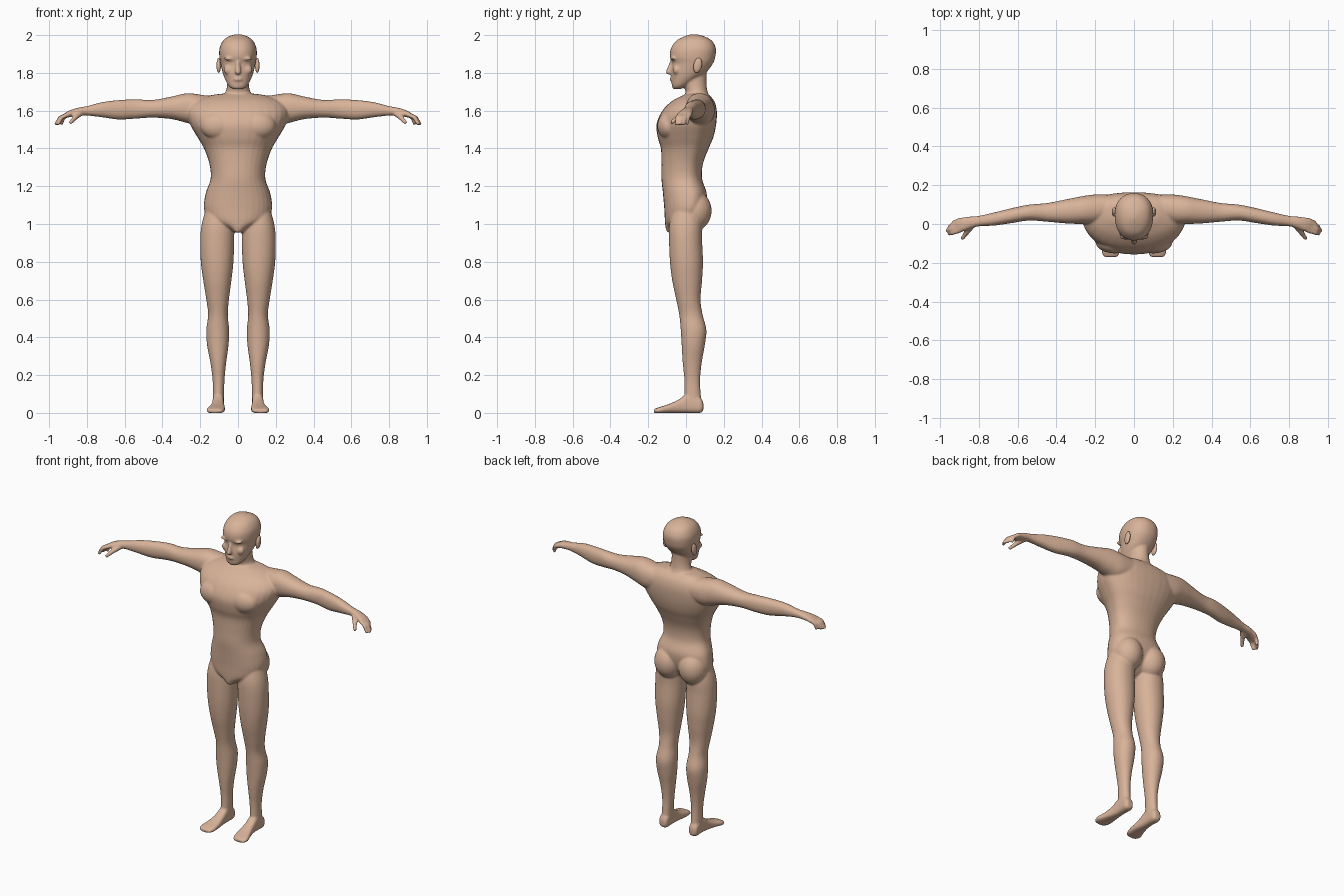
import bpy, bmesh, math
from mathutils import Vector, Matrix

cube = bpy.data.objects.get("Cube")
if cube:
    bpy.data.objects.remove(cube)

skin = bpy.data.materials.new("warm skin")
skin.use_nodes = True
colour = (.69, .45, .32, 1)
skin.diffuse_color = colour
skin.node_tree.nodes["Principled BSDF"].inputs["Base Color"].default_value = colour
skin.node_tree.nodes["Principled BSDF"].inputs["Roughness"].default_value = .7


def finish(name, bm, side=1):
    """Turn a bmesh into an object, mirrored to the right when side is -1."""
    bmesh.ops.scale(bm, vec=(side, 1, 1), verts=bm.verts)
    bmesh.ops.recalc_face_normals(bm, faces=bm.faces)
    mesh = bpy.data.meshes.new(name)
    bm.to_mesh(mesh)
    bm.free()
    mesh.materials.append(skin)
    mesh.shade_smooth()
    obj = bpy.data.objects.new(name, mesh)
    bpy.context.collection.objects.link(obj)
    return obj


def refine(rows, steps=5):
    """Catmull-Rom interpolation between section rows."""
    rows = [Vector(r) for r in rows]
    out = []
    for i in range(len(rows) - 1):
        b, c = rows[i], rows[i + 1]
        a, d = rows[max(i - 1, 0)], rows[min(i + 2, len(rows) - 1)]
        for k in range(steps):
            t = k / steps
            out.append(b + (c - a) * t / 2 + (a * 2 - b * 5 + c * 4 - d) * t * t / 2
                       + (b * 3 - a - c * 3 + d) * t ** 3 / 2)
    return out + [rows[-1]]


def loft(name, axis, rows, power=2.0, wide=.5, side=1, sides=32):
    """Rows are (position, low u, high u, low v, high v); wide places the widest line."""
    bm = bmesh.new()
    rings = []
    for pos, u0, u1, v0, v1 in refine(rows):
        uc, vc, ring = (u0 + u1) / 2, v0 + (v1 - v0) * wide, []
        for k in range(sides):
            a = math.tau * k / sides
            c, s = math.cos(a), math.sin(a)
            u = uc + math.copysign(abs(c) ** (2 / power), c) * (u1 - u0) / 2
            v = vc + math.copysign(abs(s) ** (2 / power), s) * (v1 - vc if s > 0 else vc - v0)
            co = [u, v]
            co.insert("xyz".index(axis), pos)
            ring.append(bm.verts.new(co))
        rings.append(ring)
    for r, q in zip(rings, rings[1:]):
        for k in range(sides):
            n = (k + 1) % sides
            bm.faces.new((r[k], r[n], q[n], q[k]))
    bm.faces.new(rings[0])
    bm.faces.new(rings[-1])
    return finish(name, bm, side)


def blob(name, centre, size, side=1, tilt=0):
    bm = bmesh.new()
    m = Matrix.Translation(centre) @ Matrix.Rotation(tilt, 4, "X") @ Matrix.Diagonal((*size, 1))
    bmesh.ops.create_uvsphere(bm, u_segments=24, v_segments=16, radius=1, matrix=m)
    return finish(name, bm, side)


def rod(name, start, end, r1, r2, side=1):
    bm = bmesh.new()
    p, q = Vector(start), Vector(end)
    m = Matrix.Translation((p + q) / 2) @ (q - p).to_track_quat("Z", "Y").to_matrix().to_4x4()
    bmesh.ops.create_cone(bm, cap_ends=True, segments=16, radius1=r1, radius2=r2,
                          depth=(q - p).length, matrix=m)
    return finish(name, bm, side)


def centred(rows):
    return [(z, -w, w, f, b) for z, w, f, b in rows]


parts = []

# Torso: height, half width, front, back
parts.append(loft("torso", "z", centred([
    (.955, .02, -.1, -.02), (.98, .06, -.108, .03), (1.02, .15, -.112, .07),
    (1.08, .18, -.115, .1), (1.16, .172, -.122, .11), (1.24, .145, -.13, .085),
    (1.32, .152, -.13, .09), (1.4, .18, -.133, .12), (1.46, .215, -.15, .145),
    (1.53, .255, -.156, .16), (1.6, .27, -.125, .163), (1.65, .23, -.075, .15),
    (1.68, .15, -.02, .125), (1.69, .08, 0, .11)]), power=2.2, wide=.62))

# Neck and head
parts.append(loft("neck", "z", centred([
    (1.62, .11, -.03, .14), (1.68, .078, -.005, .122), (1.71, .062, -.005, .112),
    (1.76, .056, -.025, .108), (1.83, .055, -.02, .11)])))
parts.append(loft("head", "z", centred([
    (1.714, .025, -.066, -.03), (1.728, .047, -.074, .0), (1.76, .066, -.077, .05),
    (1.8, .081, -.08, .105), (1.85, .093, -.074, .143), (1.885, .099, -.085, .155),
    (1.93, .098, -.08, .158), (1.97, .08, -.052, .138), (1.992, .052, -.012, .1),
    (2.004, .015, .025, .06)]), power=2.2, wide=.55))
parts.append(rod("nose_bridge", (0, -.072, 1.868), (0, -.092, 1.802), .009, .016))
parts.append(blob("nose_tip", (0, -.092, 1.803), (.015, .016, .012)))
parts.append(blob("lips", (0, -.076, 1.766), (.026, .01, .011)))

for side, label in ((1, "left"), (-1, "right")):
    # Brow, cheek and buttock
    parts.append(blob(label + "_brow", (.04, -.068, 1.876), (.036, .013, .01), side))
    parts.append(blob(label + "_cheek", (.05, -.05, 1.815), (.026, .02, .025), side))
    parts.append(blob(label + "_buttock", (.086, .046, 1.07), (.088, .09, .105), side))
    parts.append(blob(label + "_chest", (.1, -.09, 1.52), (.1, .062, .075), side))

    # Arm and palm: distance out, front, back, bottom, top
    parts.append(loft(label + "_arm", "x", [
        (.1, .03, .15, 1.54, 1.67), (.2, 0, .152, 1.52, 1.685), (.27, 0, .143, 1.535, 1.692),
        (.35, .003, .127, 1.555, 1.675), (.45, .012, .108, 1.563, 1.657),
        (.54, .018, .1, 1.558, 1.66), (.63, .005, .082, 1.553, 1.656),
        (.72, -.008, .06, 1.565, 1.645), (.8, -.012, .042, 1.574, 1.624),
        (.85, -.026, .038, 1.572, 1.615), (.89, -.041, .033, 1.566, 1.602),
        (.92, -.043, .022, 1.558, 1.585)], power=2.2, side=side))

    # Fingers and thumb
    for i, (x, y) in enumerate([(.935, .004), (.956, -.014), (.966, -.033), (.955, -.052)]):
        knuckle = (.895, .022 - i * .018, 1.582)
        middle = ((x + .9) / 2 + .008, y + .006, 1.564)
        parts.append(rod(label + "_knuckle", knuckle, middle, .013, .011, side))
        parts.append(rod(label + "_finger", middle, (x, y, 1.525), .012, .009, side))
    parts.append(rod(label + "_thumb_base", (.835, -.005, 1.588), (.865, -.045, 1.562), .018, .014, side))
    parts.append(rod(label + "_thumb", (.862, -.042, 1.564), (.888, -.078, 1.535), .014, .01, side))

    # Leg: height, inner, outer, front, back
    parts.append(loft(label + "_leg", "z", [
        (1.08, .04, .17, -.07, .07), (1, .022, .192, -.088, .085), (.92, .02, .2, -.09, .085),
        (.8, .024, .197, -.085, .09), (.7, .035, .184, -.073, .085), (.6, .048, .168, -.052, .077),
        (.52, .054, .158, -.036, .088), (.44, .047, .168, -.028, .108), (.36, .05, .164, -.023, .1),
        (.27, .062, .147, -.018, .084), (.18, .071, .135, -.009, .075), (.1, .074, .133, -.008, .078),
        (.03, .076, .135, -.01, .085)], power=2.1, side=side))

    # Foot: depth, inner, outer, bottom, top
    parts.append(loft(label + "_foot", "y", [
        (.092, .088, .122, .015, .05), (.075, .076, .135, 0, .08), (.01, .075, .135, 0, .1),
        (-.04, .073, .14, 0, .07), (-.09, .069, .153, 0, .047), (-.14, .071, .168, -.002, .031),
        (-.17, .085, .155, 0, .02)], power=2.8, side=side))

    # Ear stays a separate, crisp piece
    blob(label + "_ear", (.102, .062, 1.84), (.012, .022, .04), side, tilt=-.2)

# Fuse everything into one smooth body
bpy.ops.object.select_all(action="DESELECT")
for p in parts:
    p.select_set(True)
bpy.context.view_layer.objects.active = parts[0]
bpy.ops.object.join()
body = bpy.context.object
body.name = "body"
fuse = body.modifiers.new("fuse", "REMESH")
fuse.mode = "VOXEL"
fuse.voxel_size = .006
fuse.use_smooth_shade = True
relax = body.modifiers.new("relax", "SMOOTH")
relax.factor = .5
relax.iterations = 6
